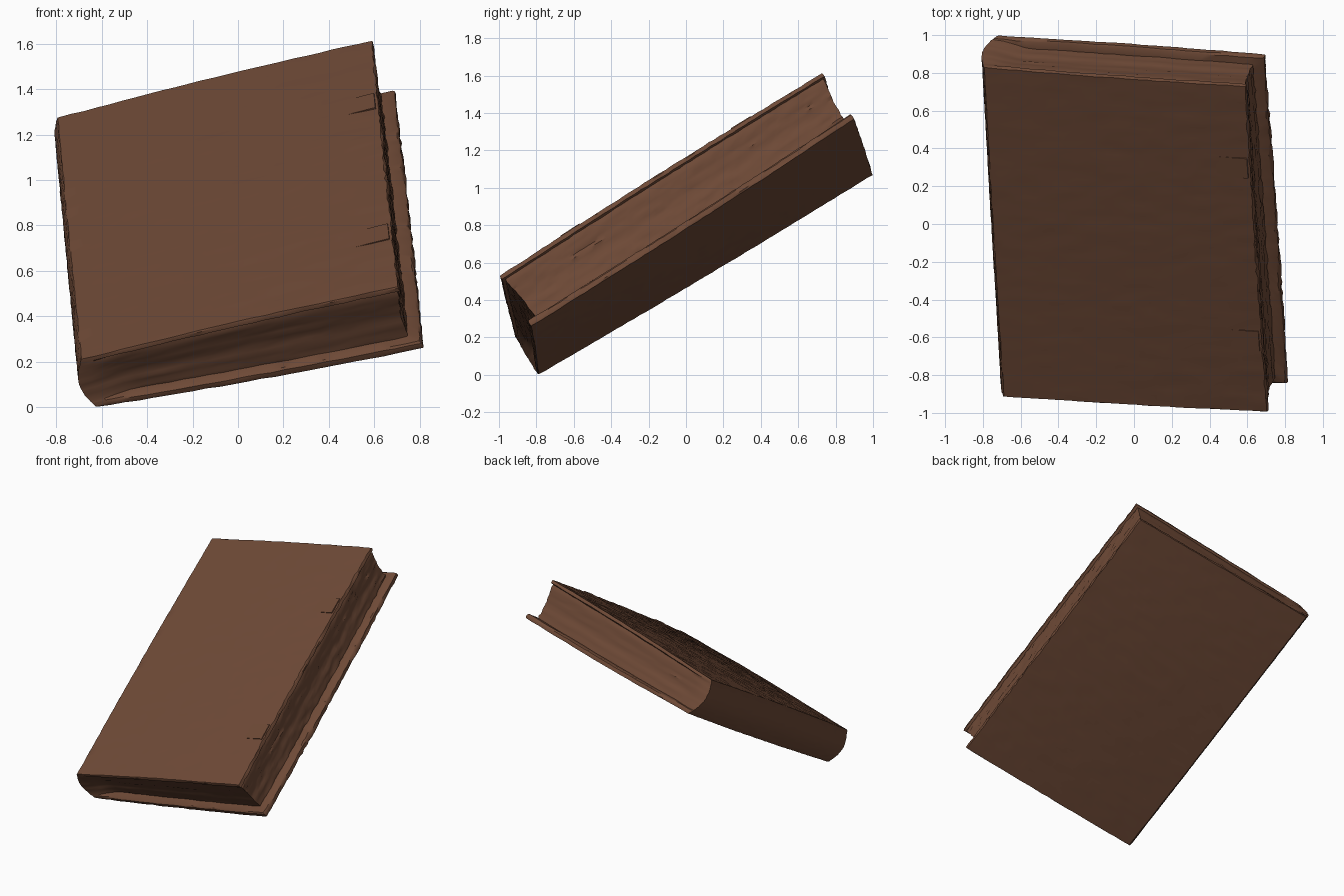
import bpy, bmesh, math, random
from mathutils import Vector

random.seed(4)
if "Cube" in bpy.data.objects:
    bpy.data.objects.remove(bpy.data.objects["Cube"])

# One flat colour for the whole worn book
leather = bpy.data.materials.new("aged brown leather")
BROWN = (0.155, 0.067, 0.037, 1)
leather.diffuse_color = BROWN
leather.use_nodes = True
leather.node_tree.nodes["Principled BSDF"].inputs["Base Color"].default_value = BROWN

# Corners of the tilted book: spine/fore edge, front/back, bottom/top
SPINE_FRONT = Vector((-0.62, -0.79, 0.0)), Vector((-0.69, -0.915, 0.21))
FORE_FRONT = Vector((0.82, -0.83, 0.26)), Vector((0.705, -0.995, 0.53))
SPINE_BACK = Vector((-0.72, 1.0, 1.07)), Vector((-0.795, 0.83, 1.275))
FORE_BACK = Vector((0.695, 0.9, 1.37)), Vector((0.59, 0.73, 1.615))


def place(a, b, c):
    """Book position: a spine to fore edge, b front to back, c bottom to top."""
    def edge(pair):
        return pair[0] + (pair[1] - pair[0]) * c
    # Both boards swell slightly towards their middles
    swell = 0.03 * math.sin(math.pi * a) + 0.03 * math.sin(math.pi * b)
    c += swell * (2 * c - 1)
    front = edge(SPINE_FRONT) * (1 - a) + edge(FORE_FRONT) * a
    back = edge(SPINE_BACK) * (1 - a) + edge(FORE_BACK) * a
    return front * (1 - b) + back * b


def jitter(size):
    return random.uniform(-size, size)


def finish(bm, name):
    """Turn a bmesh into a softly shaded object."""
    bmesh.ops.recalc_face_normals(bm, faces=bm.faces)
    mesh = bpy.data.meshes.new(name)
    bm.to_mesh(mesh)
    bm.free()
    mesh.materials.append(leather)
    ob = bpy.data.objects.new(name, mesh)
    bpy.context.collection.objects.link(ob)
    bpy.ops.object.select_all(action='DESELECT')
    ob.select_set(True)
    bpy.context.view_layer.objects.active = ob
    bpy.ops.object.shade_smooth_by_angle(angle=math.radians(35))


# Layers from bottom to top: height, rounding of the boards, depth of the pages,
# which slope inwards from the top board down to the lip of the bottom board
PAGES = 16
layers = [(0, 0.002, 0), (0.03, 0, 0), (0.085, 0, 0), (0.11, 0, 0.15)]
for k in range(PAGES):
    t = k / (PAGES - 1)
    layers.append((0.13 + 0.78 * t, 0, 1 - 0.75 * t + 0.1 * math.sin(math.pi * t)
                   + jitter(0.06)))
layers += [(0.93, 0, 0), (0.98, 0, 0), (1, 0.002, 0)]
LAST = len(layers) - 1
NA, NB = 24, 60


def skin_point(i, j, k):
    """Point of the closed skin; the page layers sink in between the boards."""
    c, rounding, depth = layers[k]
    u, v = i / NA, j / NB
    spine = rounding - 0.03 * math.sin(math.pi * c)
    fore = 1 - rounding - 0.04 * depth
    near_spine = min(1, u / 0.15)
    sink = depth * near_spine * near_spine * (3 - 2 * near_spine)
    front = rounding * 0.7 + 0.026 * sink
    back = 1 - rounding * 0.7 - 0.023 * sink
    a = spine + (fore - spine) * u
    b = front + (back - front) * v
    if i == NA:
        a += jitter(0.003)
    if j in (0, NB):
        b += jitter(0.001)
    return a + jitter(0.001), b, c + jitter(0.005)


# Book: boards, rounded spine and pages as one closed skin
bm = bmesh.new()
verts = {}


def vert(i, j, k):
    if (i, j, k) not in verts:
        verts[i, j, k] = bm.verts.new(place(*skin_point(i, j, k)))
    return verts[i, j, k]


for k in (0, LAST):
    for i in range(NA):
        for j in range(NB):
            bm.faces.new([vert(i + di, j + dj, k)
                          for di, dj in ((0, 0), (1, 0), (1, 1), (0, 1))])
rim = ([(i, 0) for i in range(NA)] + [(NA, j) for j in range(NB)]
       + [(i, NB) for i in range(NA, 0, -1)] + [(0, j) for j in range(NB, 0, -1)])
for k in range(LAST):
    for p, q in zip(rim, rim[1:] + rim[:1]):
        bm.faces.new((vert(*p, k), vert(*q, k), vert(*q, k + 1), vert(*p, k + 1)))
finish(bm, "book")

# Torn flakes of leather lifting from the top board
for name, start, low, high in (("front_flake", 0.88, 0.19, 0.25),
                               ("back_flake", 0.87, 0.72, 0.78)):
    bm = bmesh.new()
    root = [bm.verts.new(place(start, b, 1.0)) for b in (low, high)]
    tip = [bm.verts.new(place(0.99, b, 1.02)) for b in (low, high)]
    base = [bm.verts.new(place(0.99, b, 0.995)) for b in (low, high)]
    bm.faces.new((root[0], root[1], tip[1], tip[0]))
    bm.faces.new((tip[0], tip[1], base[1], base[0]))
    for s in (0, 1):
        bm.faces.new((root[s], tip[s], base[s]))
    finish(bm, name)
